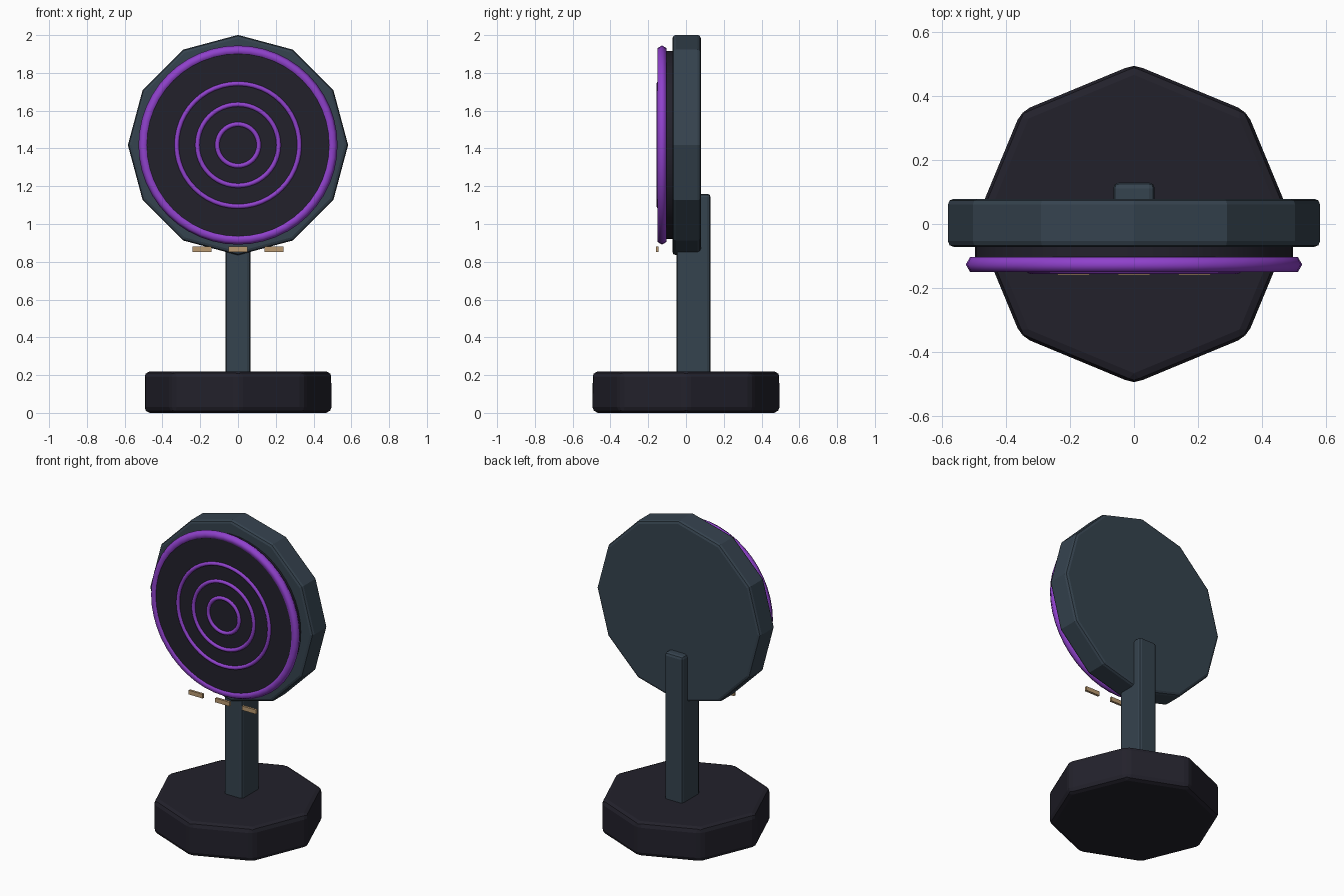
import bpy, math

if "Cube" in bpy.data.objects:
    bpy.data.objects.remove(bpy.data.objects["Cube"])


def material(name, rgb):
    m = bpy.data.materials.new(name)
    m.diffuse_color = (*rgb, 1)
    m.use_nodes = True
    m.node_tree.nodes["Principled BSDF"].inputs["Base Color"].default_value = m.diffuse_color
    return m


SLATE = material("slate", (0.036, 0.056, 0.077))
DARK = material("charcoal", (0.0165, 0.0155, 0.0245))
PURPLE = material("purple", (0.275, 0.053, 0.60))
TAN = material("tan", (0.50, 0.33, 0.17))
HEAD_Z = 1.418


def finish(name, mat, bevel=0, segments=2, angle=25):
    """Name, colour and optionally bevel the active object."""
    o = bpy.context.object
    o.name = name
    bpy.ops.object.transform_apply(location=False, rotation=True, scale=True)
    o.data.materials.append(mat)
    if bevel:
        b = o.modifiers.new("bevel", 'BEVEL')
        b.width, b.segments = bevel, segments
        b.limit_method, b.angle_limit = 'ANGLE', math.radians(angle)
    return o


def box(name, mat, lo, hi, bevel=0):
    bpy.ops.mesh.primitive_cube_add(size=1, location=[(a + b) / 2 for a, b in zip(lo, hi)])
    bpy.context.object.scale = [b - a for a, b in zip(lo, hi)]
    return finish(name, mat, bevel)


def disc(name, mat, sides, radius, y0, y1, bevel=0):
    """Cylinder facing the front, between depths y0 and y1."""
    bpy.ops.mesh.primitive_cylinder_add(vertices=sides, radius=radius, depth=y1 - y0,
                                        location=(0, (y0 + y1) / 2, HEAD_Z),
                                        rotation=(math.pi / 2, 0, 0))
    return finish(name, mat, bevel, angle=35)


def ring(name, major, minor, y, minor_sides):
    bpy.ops.mesh.primitive_torus_add(major_radius=major, minor_radius=minor,
                                     major_segments=48, minor_segments=minor_sides,
                                     location=(0, y, HEAD_Z), rotation=(math.pi / 2, 0, 0))
    o = finish(name, PURPLE)
    bpy.ops.object.shade_smooth()
    return o


# octagonal foot
bpy.ops.mesh.primitive_cylinder_add(vertices=8, radius=0.5, depth=0.22, location=(0, 0, 0.11))
finish("base", DARK, 0.03)

# upright behind the head
box("post", SLATE, (-0.065, -0.05, 0.15), (0.065, 0.13, 1.16), 0.018)

# twelve-sided housing and round face
disc("head_housing", SLATE, 12, 0.583, -0.072, 0.079, 0.018)
face = disc("face_plate", DARK, 48, 0.498, -0.145, -0.06)
bpy.ops.object.shade_smooth_by_angle(angle=math.radians(30))

# rim and three target rings
ring("rim_ring", 0.5, 0.027, -0.127, 6)
for i, r in enumerate((0.11, 0.215, 0.325)):
    ring(f"target_ring_{i + 1}", r, 0.0125, -0.144, 8)

# three small markers under the rim
for i, x in enumerate((-0.19, 0, 0.19)):
    box(f"marker_{i + 1}", TAN, (x - 0.05, -0.16, 0.853), (x + 0.05, -0.145, 0.88))
